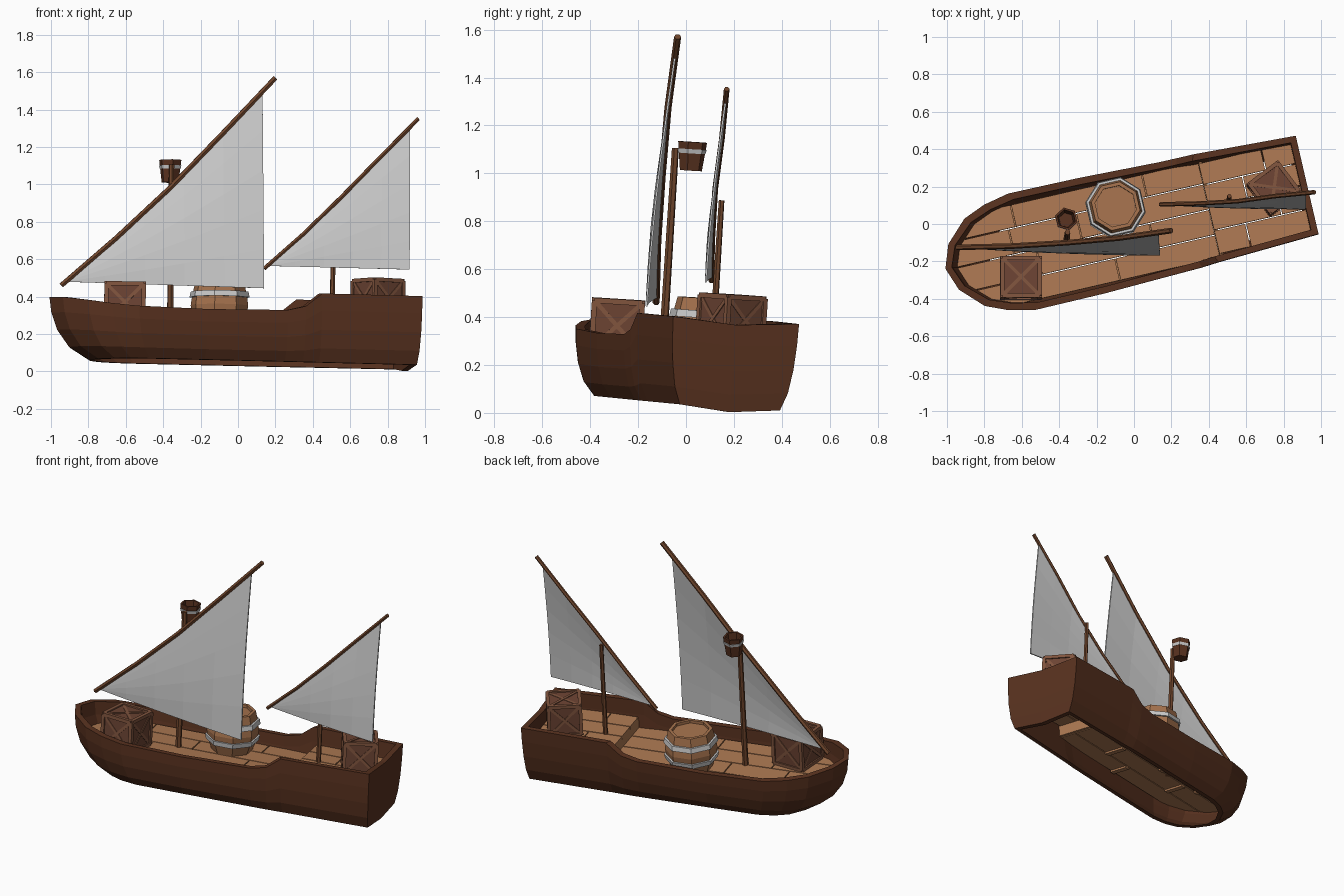
import bpy, bmesh, math
from mathutils import Matrix, Vector

if "Cube" in bpy.data.objects:
    bpy.data.objects.remove(bpy.data.objects["Cube"])

# Ship frame: bow at -x, turned and slightly heeled in the world
SHIP = (Matrix.Translation((-.037, -.035, .045)) @ Matrix.Rotation(math.radians(13), 4, 'Z')
        @ Matrix.Rotation(math.radians(1.3), 4, 'Y') @ Matrix.Rotation(math.radians(-3.4), 4, 'X'))
WORLD = Matrix.Identity(4)


def mat(name, rgb):
    m = bpy.data.materials.new(name)
    m.diffuse_color = (*rgb, 1)
    m.use_nodes = True
    m.node_tree.nodes["Principled BSDF"].inputs["Base Color"].default_value = m.diffuse_color
    return m


HULL = mat("dark_wood", (.10, .032, .014))
POLE = mat("pole_wood", (.16, .06, .025))
DECK = mat("deck_wood", (.42, .19, .085))
CASK = mat("cask_wood", (.38, .17, .075))
PANEL = mat("panel_wood", (.15, .057, .033))
FRAME = mat("frame_wood", (.22, .09, .048))


def finish(bm, name, material=None, frame=SHIP):
    bmesh.ops.recalc_face_normals(bm, faces=bm.faces)
    bm.transform(frame)
    me = bpy.data.meshes.new(name)
    bm.to_mesh(me)
    bm.free()
    ob = bpy.data.objects.new(name, me)
    bpy.context.collection.objects.link(ob)
    if material:
        me.materials.append(material)
    return ob


def loft(bm, rings, caps=True, loop=False):
    vs = [[bm.verts.new(p) for p in r] for r in rings]
    n = len(vs[0])
    for a, b in zip(vs, vs[1:] + (vs[:1] if loop else [])):
        for i in range(n):
            bm.faces.new((a[i], a[(i + 1) % n], b[(i + 1) % n], b[i]))
    if caps:
        bm.faces.new(vs[0])
        bm.faces.new(vs[-1])


def lathe(name, centre, profile, sides, material, loop=False, tilt=0):
    bm = bmesh.new()
    rings = [[(r * math.cos(2 * math.pi * (i + .5) / sides), r * math.sin(2 * math.pi * (i + .5) / sides), h)
              for i in range(sides)] for r, h in profile]
    loft(bm, rings, not loop, loop)
    bm.transform(Matrix.Translation(centre) @ Matrix.Rotation(tilt, 4, 'Z'))
    return finish(bm, name, material)


def bar(bm, p, q, w):
    p, q = Vector(p), Vector(q)
    d = q - p
    m = Matrix.Translation((p + q) / 2) @ d.to_track_quat('X', 'Z').to_matrix().to_4x4()
    bmesh.ops.create_cube(bm, size=1, matrix=m @ Matrix.Diagonal((d.length, w, w, 1)))


# Hull: half outline of (rim x, rim y, rim z, bottom x, bottom y), bow to stern
half = [(-1, 0, .332, -.78, 0), (-.955, .125, .325, -.75, .10), (-.84, .24, .305, -.68, .18),
        (-.72, .29, .288, -.6, .22), (-.58, .32, .275, -.5, .24), (-.2, .317, .266, -.2, .24),
        (.24, .302, .272, .24, .237), (.34, .30, .295, .34, .235), (.43, .296, .365, .43, .23),
        (.985, .27, .365, .97, .215), (.985, 0, .345, .97, 0)]
outline = half + [(a, -b, c, d, -e) for a, b, c, d, e in half[-2:0:-1]]
levels = [(0, 0), (.2, .5), (.47, .8), (.75, .95), (1, 1)]


def hull_ring(t, f, sx, sy):
    ring = []
    for rx, ry, rz, bx, by in outline:
        bz = -.02 if rx > .9 and ry == 0 else 0
        ring.append(((bx + (rx - bx) * f) * sx, (by + (ry - by) * f) * sy, bz + (rz - bz) * t))
    return ring


bm = bmesh.new()
loft(bm, [hull_ring(t, f, 1, 1) for t, f in levels]
     + [hull_ring(t, f, .965, .885) for t, f in reversed(levels)], caps=False, loop=True)
finish(bm, "hull", HULL)


# Deck planks with narrow gaps
def plank(bm, x0a, x0b, x1, y0, y1, top, thick=.022, gap=.003):
    quad = [(x0a + gap, y0 + gap), (x1 - gap, y0 + gap), (x1 - gap, y1 - gap), (x0b + gap, y1 - gap)]
    loft(bm, [[(x, y, z) for x, y in quad] for z in (top - thick, top)])


bm = bmesh.new()
beams = bmesh.new()
edges = [(-.265, -.73), (-.14, -.9), (0, -.955), (.14, -.9), (.265, -.73)]
joints = [[-.1], [-.5, .12], [-.62, -.25], [-.58, .14]]
for (ya, xa), (yb, xb), cuts in zip(edges, edges[1:], joints):
    for x in cuts + [.45]:
        plank(bm, xa, xb, x, ya, yb, .19)
        xa = xb = x
    for x in cuts:
        plank(beams, x - .02, x - .02, x + .02, ya, yb, .166, .012)
finish(bm, "main_deck", DECK)
finish(beams, "deck_battens", DECK)

# Raised stern deck and its riser
bm = bmesh.new()
rows = [-.25, -.12, .01, .13, .25]
for i, cut in enumerate((.62, .82, .66, .79)):
    plank(bm, .445, .445, cut, rows[i], rows[i + 1], .262)
    plank(bm, cut, cut, .965, rows[i], rows[i + 1], .262)
plank(bm, .445, .445, .47, -.26, .26, .241, .07)
finish(bm, "stern_deck", DECK)

# Masts
lathe("main_mast", (-.336, 0, 0), [(.018, .165), (.015, 1.055)], 6, POLE)
lathe("rear_mast", (.555, .005, 0), [(.015, .24), (.012, .857)], 6, POLE)

# Lookout basket with hoop
lathe("lookout_basket", (-.327, .07, .965), [(.047, 0), (.062, .12), (.05, .12), (.04, .015)], 6, HULL)
lathe("basket_hoop", (-.327, .07, .965), [(.058, .072), (.0625, .09), (.055, .09), (.052, .072)], 6, None, True)

# Barrel with hoops
spot = (-.04, .115, .19)
lathe("barrel", spot, [(.122, 0), (.148, .07), (.156, .125), (.148, .18), (.132, .25), (.112, .25), (.112, .232)],
      8, CASK)
for name, z, r0, r1 in (("lower_hoop", .062, .151, .157), ("upper_hoop", .168, .157, .151)):
    lathe(name, spot, [(r0 + .006, z), (r1 + .006, z + .03), (r1 - .012, z + .03), (r0 - .012, z)], 8, None, True)


# Crates: inset panels, edge frame and crossed braces on every side
def crate(name, centre, size, angle):
    place = SHIP @ Matrix.Translation(centre) @ Matrix.Rotation(math.radians(angle), 4, 'Z')
    bm = bmesh.new()
    bmesh.ops.create_cube(bm, size=size * .92)
    finish(bm, name + "_panels", PANEL, place)
    bm = bmesh.new()
    w = size * .1
    h = size / 2 - w / 2
    for axis in range(3):
        def pt(a, b, c):
            p = [a, b, c]
            return p[-axis:] + p[:-axis]
        for s in (-h, h):
            for t in (-h, h):
                bar(bm, pt(-h, s, t), pt(h, s, t), w)
            bar(bm, pt(s * .98, -h, -h), pt(s * .98, h, h), w * .8)
            bar(bm, pt(s * .96, -h, h), pt(s * .96, h, -h), w * .8)
    finish(bm, name + "_frame", FRAME, place)


crate("bow_crate", (-.617, -.137, .298), .222, -13)
crate("stern_crate", (.808, .02, .365), .21, 24)


# Lateen yards and sails, placed in world space
def along(path, s):
    x = path[0].x + (path[-1].x - path[0].x) * s
    for a, b in zip(path, path[1:]):
        if x <= b.x + 1e-6:
            return a.lerp(b, (x - a.x) / (b.x - a.x))
    return path[-1]


def lateen(name, pts, clew, s0, s1, r, bulge):
    path = [Vector(p) for p in pts]
    rot = (path[-1] - path[0]).to_track_quat('Z', 'Y')
    bm = bmesh.new()
    loft(bm, [[p + rot @ Vector((r * math.cos(i * math.pi / 3), r * math.sin(i * math.pi / 3), 0))
               for i in range(6)] for p in path])
    finish(bm, name + "_yard", POLE, WORLD)
    bm = bmesh.new()
    n, clew, tack = 5, Vector(clew), along(path, s0)
    grid = []
    for i in range(n + 1):
        top = along(path, s0 + (s1 - s0) * i / n)
        foot = tack.lerp(clew, i / n)
        row = []
        for j in range(n + 1 if i else 1):
            p = top.lerp(foot, j / n)
            p.y -= bulge * math.sin(math.pi * j / n * .8) * math.sin(math.pi * i / n * .75)
            row.append(bm.verts.new(p))
        grid.append(row)
    for j in range(n):
        bm.faces.new((grid[0][0], grid[1][j], grid[1][j + 1]))
    for a, b in zip(grid[1:], grid[2:]):
        for j in range(n):
            bm.faces.new((a[j], b[j], b[j + 1], a[j + 1]))
    sail = finish(bm, name + "_sail", None, WORLD)
    mod = sail.modifiers.new("cloth", 'SOLIDIFY')
    mod.thickness, mod.offset = .008, 0


lateen("main", [(-.945, -.125, .46), (-.65, -.118, .715), (-.36, -.1, .985), (-.08, -.075, 1.275), (.2, -.035, 1.57)],
       (.14, -.155, .445), .02, .94, .015, .025)
lateen("rear", [(.14, .105, .55), (.35, .11, .735), (.555, .122, .935), (.76, .15, 1.145), (.965, .17, 1.352)],
       (.918, .09, .545), .02, .945, .012, .018)
